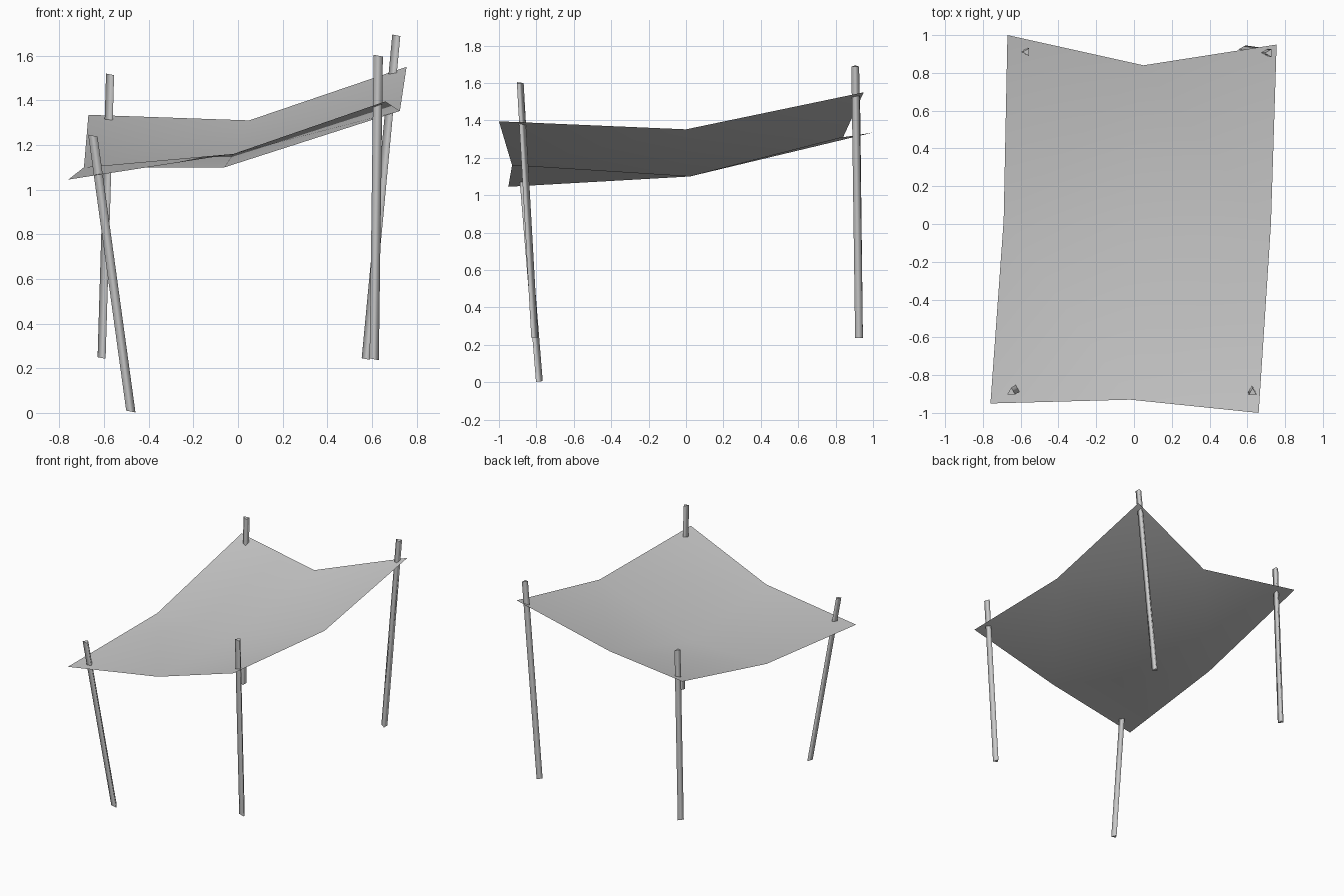
import bpy
import bmesh
from math import cos, sin, radians
from mathutils import Vector

cube = bpy.data.objects.get("Cube")
if cube:
    bpy.data.objects.remove(cube, do_unlink=True)

grey = bpy.data.materials.new("plain grey")
grey.use_nodes = True
colour = (0.6, 0.6, 0.6, 1)
grey.diffuse_color = colour
grey.node_tree.nodes["Principled BSDF"].inputs["Base Color"].default_value = colour


def add_object(name, bm):
    bmesh.ops.recalc_face_normals(bm, faces=bm.faces)
    mesh = bpy.data.meshes.new(name)
    bm.to_mesh(mesh)
    bm.free()
    mesh.materials.append(grey)
    obj = bpy.data.objects.new(name, mesh)
    bpy.context.collection.objects.link(obj)
    return obj


def pole(name, bottom, top, turn):
    """Leaning three-sided pole with smooth sides and slightly slanted flat ends."""
    bm = bmesh.new()
    rings = []
    for centre in (Vector(bottom), Vector(top)):
        ring = []
        for i in range(3):
            a = radians(turn + 120 * i)
            dx, dy = 0.024 * cos(a), 0.024 * sin(a)
            ring.append(bm.verts.new(centre + Vector((dx, dy, -0.2 * dx))))
        rings.append(ring)
    low, high = rings
    for i in range(3):
        j = (i + 1) % 3
        bm.faces.new((low[i], low[j], high[j], high[i])).smooth = True
    bm.faces.new(low[::-1])
    bm.faces.new(high)
    return add_object(name, bm)


# Sagging cloth: a centre point with the rim's corners and edge middles around it
centre = (-0.06, 0.02, 1.10)
rim = [
    (-0.76, -0.95, 1.045), (-0.02, -0.93, 1.16),
    (0.66, -1.0, 1.395), (0.725, 0.0, 1.352),
    (0.755, 0.95, 1.55), (0.05, 0.84, 1.31),
    (-0.67, 1.0, 1.335), (-0.69, 0.02, 1.10),
]
bm = bmesh.new()
mid = bm.verts.new(centre)
edge = [bm.verts.new(p) for p in rim]
for i in range(0, 8, 2):
    before, corner, after = edge[i - 1], edge[i], edge[i + 1]
    bm.faces.new((before, corner, after))
    bm.faces.new((before, after, mid))
for f in bm.faces:
    f.smooth = True
    f.normal_update()
canopy = add_object("canopy", bm)
if canopy.data.polygons[0].normal.z < 0:
    canopy.data.flip_normals()

# Four leaning poles
pole("front_right_pole", (-0.48, -0.79, 0.006), (-0.65, -0.89, 1.242), 90)
pole("front_left_pole", (0.61, -0.815, 0.24), (0.628, -0.892, 1.60), 90)
pole("back_right_pole", (-0.605, 0.925, 0.245), (-0.567, 0.91, 1.515), 180)
pole("back_left_pole", (0.578, 0.925, 0.24), (0.715, 0.905, 1.69), 180)
